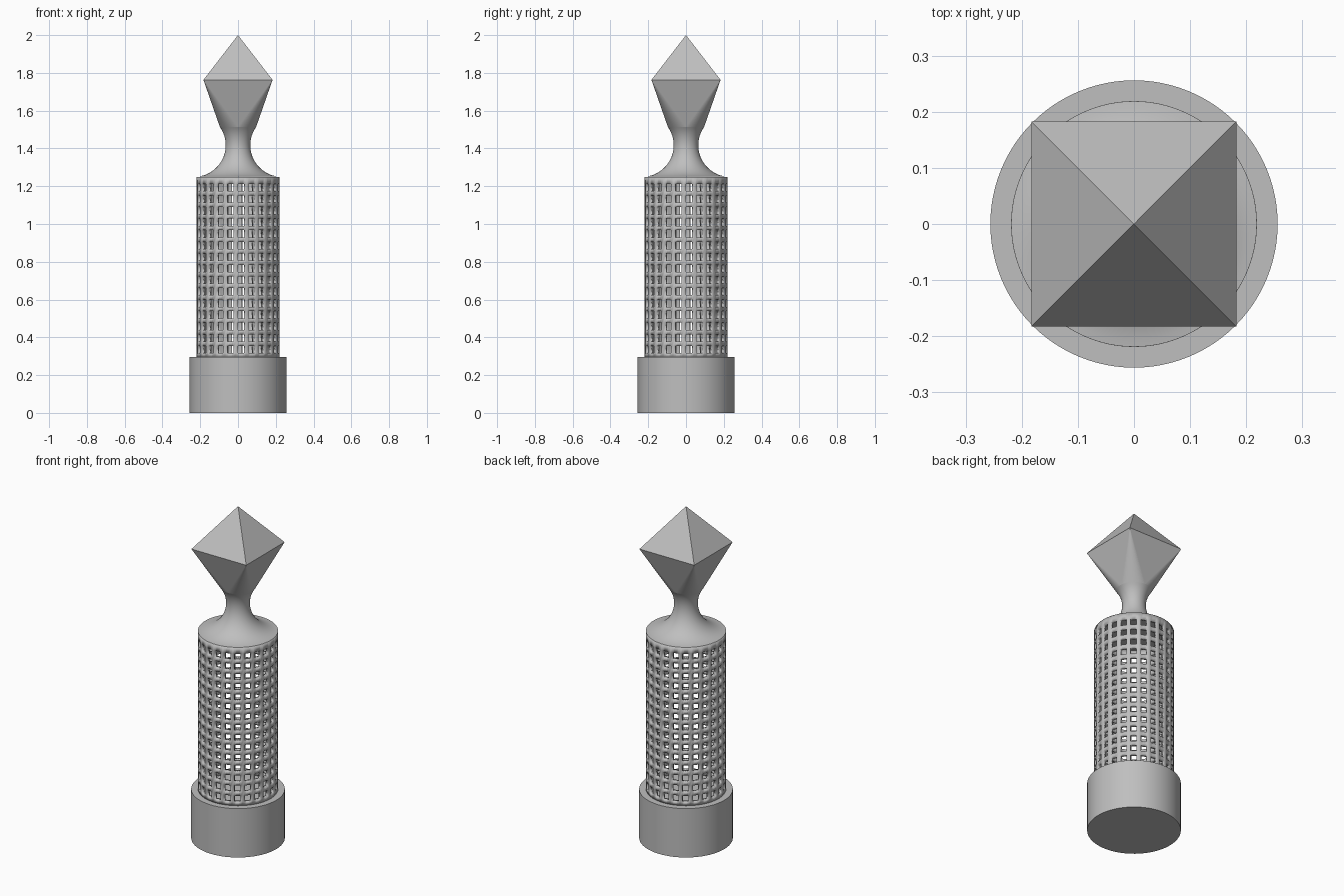
import bpy
import bmesh
from math import cos, sin, pi, radians

cube = bpy.data.objects.get("Cube")
if cube:
    bpy.data.objects.remove(cube, do_unlink=True)

grey = bpy.data.materials.new("plain grey")
grey.use_nodes = True
colour = (0.52, 0.52, 0.52, 1)
grey.diffuse_color = colour
grey.node_tree.nodes["Principled BSDF"].inputs["Base Color"].default_value = colour


def finish(name, bm, smooth=True):
    """Turn a bmesh into a named grey object."""
    bmesh.ops.remove_doubles(bm, verts=bm.verts, dist=1e-5)
    bmesh.ops.recalc_face_normals(bm, faces=bm.faces)
    mesh = bpy.data.meshes.new(name)
    bm.to_mesh(mesh)
    bm.free()
    mesh.materials.append(grey)
    obj = bpy.data.objects.new(name, mesh)
    bpy.context.collection.objects.link(obj)
    if smooth:
        bpy.ops.object.select_all(action='DESELECT')
        obj.select_set(True)
        bpy.context.view_layer.objects.active = obj
        bpy.ops.object.shade_smooth_by_angle(angle=radians(30))
    return obj


def lathe(name, profile, steps=96):
    """Revolve (radius, height) points about the z axis."""
    bm = bmesh.new()
    verts = [bm.verts.new((r, 0, z)) for r, z in profile]
    edges = [bm.edges.new(pair) for pair in zip(verts, verts[1:])]
    bmesh.ops.spin(bm, geom=verts + edges, cent=(0, 0, 0), axis=(0, 0, 1),
                   angle=2 * pi, steps=steps, use_merge=True)
    return finish(name, bm)


BASE_TOP, TOWER_TOP = 0.295, 1.25
TOWER_R, WALL = 0.219, 0.02

# Solid round base
lathe("base", [(0, 0), (0.256, 0), (0.256, BASE_TOP), (0, BASE_TOP)])

# Perforated tower: 24 columns by 15 rows of openings in a thin shell
COLUMNS, ROWS, PITCH, HOLE = 24, 15, 0.0612, 0.038
heights = [BASE_TOP]
for row in range(ROWS):
    low = 0.317 + row * PITCH
    heights += [low, low + HOLE]
heights.append(TOWER_TOP)

PARTS, OPEN_PARTS = 5, 3  # slices per column, and how many are open
count = COLUMNS * PARTS
bm = bmesh.new()
rings = []
for z in heights:
    rings.append([bm.verts.new((TOWER_R * cos(2 * pi * i / count),
                                TOWER_R * sin(2 * pi * i / count), z))
                  for i in range(count)])
for level, (lower, upper) in enumerate(zip(rings, rings[1:])):
    for i in range(count):
        if level % 2 and i % PARTS < OPEN_PARTS:
            continue
        j = (i + 1) % count
        bm.faces.new((lower[i], lower[j], upper[j], upper[i]))
tower = finish("perforated_tower", bm)
shell = tower.modifiers.new("wall", 'SOLIDIFY')
shell.thickness = WALL
shell.offset = -1
tower.modifiers.move(len(tower.modifiers) - 1, 0)

# Waisted neck following a circular arc
ARC_R, ARC_X, ARC_Z = 0.167, 0.232, 1.417
start, end = radians(265.5), radians(144.5)
arc = []
for i in range(29):
    a = start + (end - start) * i / 28
    arc.append((ARC_X + ARC_R * cos(a), ARC_Z + ARC_R * sin(a)))
lathe("neck", [(0, arc[0][1])] + arc)

# Head: a pyramid whose square rim blends down to the round neck
RIM, RIM_Z, APEX_Z = 0.183, 1.763, 2.0
neck_r, neck_z = arc[-1]
bm = bmesh.new()
bm.verts.new((0, 0, APEX_Z))
for x in (-RIM, RIM):
    for y in (-RIM, RIM):
        bm.verts.new((x, y, RIM_Z))
for i in range(96):
    a = 2 * pi * i / 96
    bm.verts.new((neck_r * cos(a), neck_r * sin(a), neck_z))
bmesh.ops.convex_hull(bm, input=bm.verts)
finish("faceted_head", bm, smooth=False)
